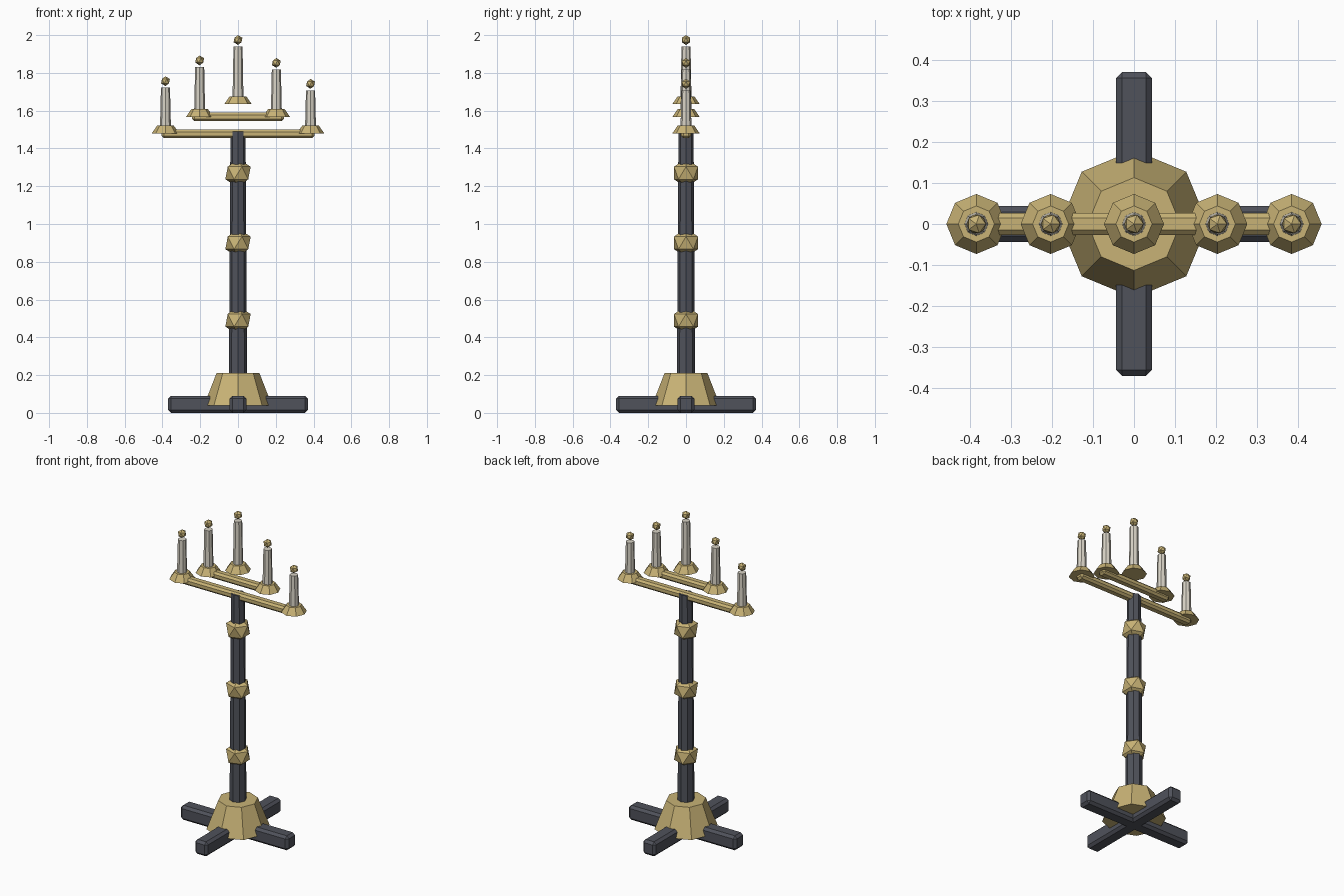
import bpy, bmesh
from mathutils import Matrix

if "Cube" in bpy.data.objects:
    bpy.data.objects.remove(bpy.data.objects["Cube"])


def material(name, rgb):
    m = bpy.data.materials.new(name)
    m.diffuse_color = (*rgb, 1)
    m.use_nodes = True
    m.node_tree.nodes["Principled BSDF"].inputs["Base Color"].default_value = m.diffuse_color
    return m


IRON = material("dark_iron", (0.08, 0.085, 0.105))
BRASS = material("brass", (0.58, 0.45, 0.18))
WAX = material("wax", (0.70, 0.66, 0.57))


def finish(name, bm, loc, mat):
    me = bpy.data.meshes.new(name)
    bm.to_mesh(me)
    bm.free()
    me.materials.append(mat)
    ob = bpy.data.objects.new(name, me)
    ob.location = loc
    bpy.context.collection.objects.link(ob)
    return ob


def bar(name, size, loc, bevel, mat):
    bm = bmesh.new()
    bmesh.ops.create_cube(bm, size=1, matrix=Matrix.Diagonal((*size, 1)))
    ob = finish(name, bm, loc, mat)
    mod = ob.modifiers.new("chamfer", 'BEVEL')
    mod.width = bevel
    mod.segments = 1
    return ob


def taper(name, r1, r2, z1, z2, x, mat, sides=8):
    bm = bmesh.new()
    bmesh.ops.create_cone(bm, cap_ends=True, segments=sides,
                          radius1=r1, radius2=r2, depth=z2 - z1)
    return finish(name, bm, (x, 0, (z1 + z2) / 2), mat)


def gem(name, r, x, z):
    bm = bmesh.new()
    bmesh.ops.create_icosphere(bm, subdivisions=1, radius=r)
    return finish(name, bm, (x, 0, z), BRASS)


# crossed feet
bar("foot_side", (0.74, 0.088, 0.09), (0, 0, 0.045), 0.015, IRON)
bar("foot_front_back", (0.088, 0.74, 0.09), (0, 0, 0.045), 0.015, IRON)

# base cone and post with three knots
taper("base_cone", 0.18, 0.113, 0.04, 0.212, 0, BRASS)
taper("post", 0.049, 0.040, 0.08, 1.49, 0, IRON)
for i, z in enumerate((0.49, 0.90, 1.27)):
    gem(f"post_knot_{i}", 0.075, 0, z)

# candle arms
bar("lower_arm", (0.81, 0.053, 0.044), (0, 0, 1.477), 0.012, BRASS)
bar("upper_arm", (0.485, 0.053, 0.044), (0, 0, 1.567), 0.012, BRASS)

# candles: x, cup bottom height, candle top height
candles = [(-0.384, 1.479, 1.722), (-0.203, 1.566, 1.832), (0, 1.634, 1.940),
           (0.203, 1.566, 1.819), (0.384, 1.479, 1.708)]
for i, (x, z, top) in enumerate(candles):
    taper(f"drip_cup_{i}", 0.073, 0.044, z, z + 0.042, x, BRASS)
    taper(f"candle_{i}", 0.029, 0.024, z + 0.03, top, x, WAX)
    gem(f"flame_{i}", 0.026, x, top + 0.034)
